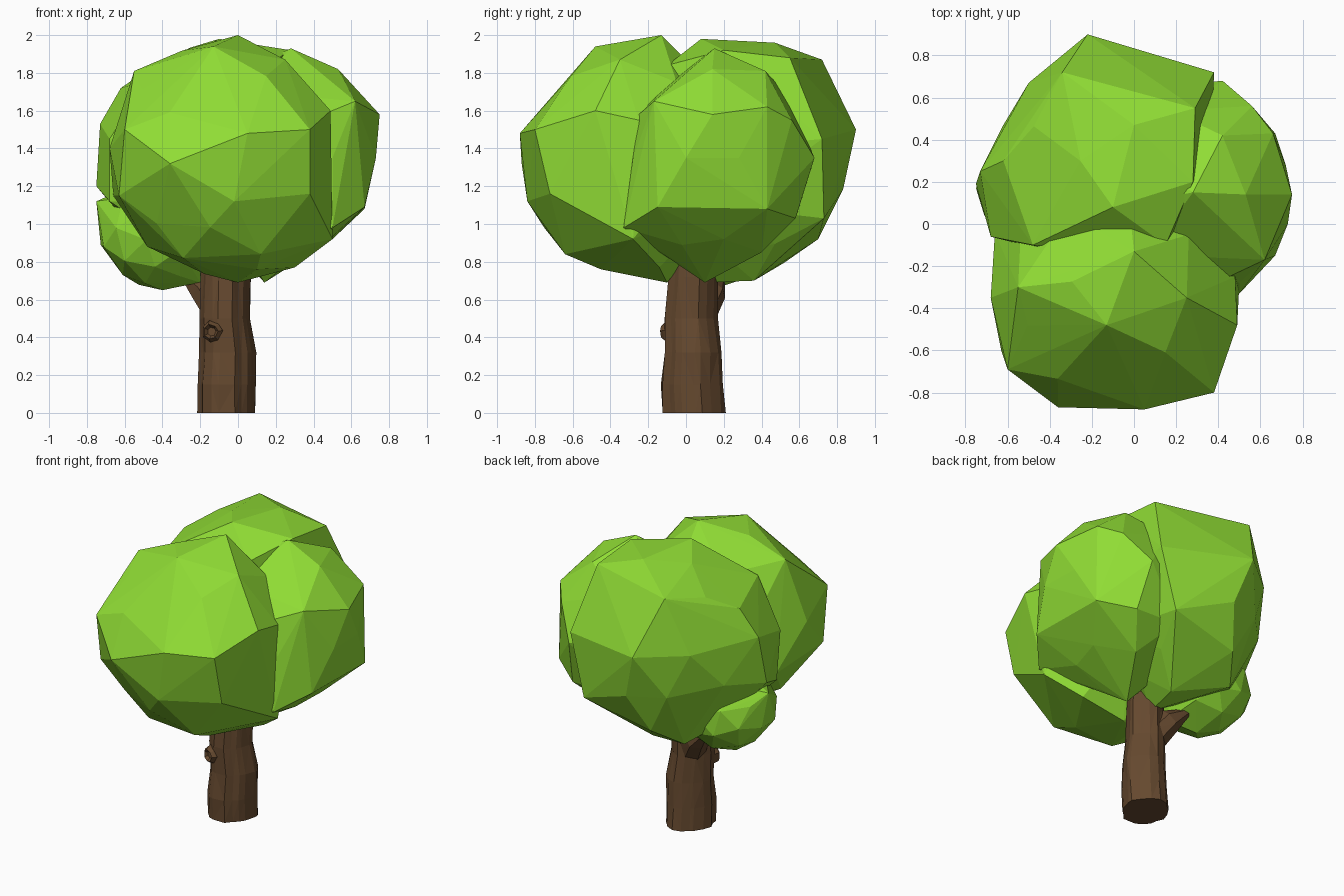
import bpy, bmesh, math, random
from mathutils import Vector, Euler

random.seed(4)

def material(name, rgb):
    m = bpy.data.materials.new(name)
    m.diffuse_color = (*rgb, 1)
    return m

GREEN = material("leaf_green", (0.28, 0.72, 0.035))
BROWN = material("bark_brown", (0.13, 0.066, 0.028))

def finish(name, bm, mat):
    bmesh.ops.recalc_face_normals(bm, faces=bm.faces)
    me = bpy.data.meshes.new(name)
    bm.to_mesh(me)
    bm.free()
    me.materials.append(mat)
    ob = bpy.data.objects.new(name, me)
    bpy.context.collection.objects.link(ob)
    return ob

def blob(name, centre, radii, spin, anchors, gap=0.2):
    """Low-poly ball whose nearest corners are pulled to the anchor points."""
    c, rot = Vector(centre), Euler(spin)
    src = bmesh.new()
    bmesh.ops.create_icosphere(src, subdivisions=2, radius=1)
    pts = []
    for v in src.verts:
        p = v.co.copy()
        p.rotate(rot)
        pts.append(c + Vector([p[i] * radii[i] for i in range(3)]))
    src.free()
    anchors = [Vector(a) for a in anchors]
    for a in anchors:
        pts.remove(min(pts, key=lambda p: (p - a).length))
    pts = [p for p in pts if min((p - a).length for a in anchors) > gap] + anchors
    bm = bmesh.new()
    for p in pts:
        bm.verts.new(p)
    bmesh.ops.convex_hull(bm, input=bm.verts)
    loose = [v for v in bm.verts if not v.link_faces]
    bmesh.ops.delete(bm, geom=loose, context='VERTS')
    return finish(name, bm, GREEN)

def tube(name, rings, sides, rough):
    """Loft of rough rings: (centre, rx, ry, tilt) with ridges kept along the length."""
    bm = bmesh.new()
    ridge = [1 - rough * random.random() for _ in range(sides)]
    turn = [random.uniform(-0.12, 0.12) for _ in range(sides)]
    loops = []
    for c, rx, ry, tilt in rings:
        loop = []
        for i in range(sides):
            a = 2 * math.pi * i / sides + turn[i]
            k = ridge[i] * (1 - rough * 0.4 * random.random())
            p = Vector((rx * k * math.cos(a), ry * k * math.sin(a), 0))
            p.rotate(Euler(tilt))
            loop.append(bm.verts.new(p + Vector(c)))
        loops.append(loop)
    for lo, hi in zip(loops, loops[1:]):
        for i in range(sides):
            j = (i + 1) % sides
            bm.faces.new((lo[i], lo[j], hi[j], hi[i]))
    bm.faces.new(loops[0])
    bm.faces.new(loops[-1])
    bmesh.ops.triangulate(bm, faces=[f for f in bm.faces if len(f.verts) == 4])
    return finish(name, bm, BROWN)

# Trunk with vertical bark ridges
flat = (0, 0, 0)
tube("trunk", [((-0.06, 0.04, 0.0), 0.165, 0.18, flat),
               ((-0.06, 0.03, 0.15), 0.165, 0.175, flat),
               ((-0.055, 0.035, 0.32), 0.16, 0.165, flat),
               ((-0.07, 0.025, 0.5), 0.142, 0.15, flat),
               ((-0.065, 0.035, 0.72), 0.142, 0.138, flat),
               ((-0.065, 0.035, 0.9), 0.13, 0.13, flat)], 18, 0.16)

# Side branch running up into the leaves at the back left
lean = (-0.45, -0.7, 0)
tube("branch", [((-0.10, 0.07, 0.53), 0.1, 0.1, lean),
                ((-0.18, 0.13, 0.65), 0.09, 0.09, lean),
                ((-0.28, 0.18, 0.73), 0.03, 0.03, lean)], 7, 0.1)

# Cut-off knot on the front, with a hollow end
face = (math.pi / 2, 0, -0.3)
tube("knot", [((-0.125, -0.05, 0.43), 0.065, 0.07, face),
              ((-0.14, -0.105, 0.43), 0.06, 0.06, face),
              ((-0.145, -0.125, 0.43), 0.042, 0.042, face),
              ((-0.14, -0.105, 0.43), 0.025, 0.025, face)], 7, 0.08)

# Leaf masses
blob("front_leaves", (-0.09, -0.29, 1.34), (0.57, 0.57, 0.62), (0.2, 0.1, 0.3), [
    (0, -0.13, 2.0), (-0.13, -0.48, 1.94), (-0.55, -0.3, 1.81), (0.25, -0.35, 1.87),
    (0.05, -0.88, 1.48), (-0.36, -0.87, 1.32), (0.38, -0.80, 1.5), (-0.60, -0.69, 1.5),
    (-0.68, -0.35, 1.4), (0.49, -0.48, 1.6), (0.5, -0.28, 0.92), (0.48, -0.25, 1.55),
    (-0.02, -0.84, 1.12), (0.38, -0.72, 1.16), (-0.29, -0.56, 0.82), (0.12, -0.64, 0.84),
    (0.0, -0.1, 0.69), (-0.48, -0.35, 0.88), (-0.66, -0.04, 1.15), (0.1, -0.45, 0.76),
    (0.26, -0.05, 1.75), (0.3, -0.14, 0.77), (-0.63, -0.6, 1.15)])

blob("back_leaves", (-0.18, 0.33, 1.33), (0.55, 0.52, 0.61), (0.4, 0.3, 0.1), [
    (-0.1, 0.08, 1.98), (0.0, 0.47, 1.96), (-0.34, 0.72, 1.87), (0.38, 0.72, 1.45),
    (-0.22, 0.9, 1.5), (-0.62, 0.3, 1.72), (-0.73, 0.25, 1.53), (-0.75, 0.19, 1.2),
    (0.27, 0.73, 1.03), (0.0, 0.36, 0.70), (-0.05, 0.1, 0.69), (-0.5, 0.67, 1.5),
    (0.28, 0.2, 1.92), (0.15, -0.1, 1.84), (-0.22, 0.7, 0.92), (-0.62, 0.47, 1.25),
    (-0.68, -0.02, 1.12), (-0.5, 0.33, 0.90), (-0.68, -0.06, 1.45), (-0.48, -0.1, 1.76),
    (0.29, 0.55, 1.88), (-0.37, 0.74, 1.2)])

blob("right_leaves", (0.22, 0.17, 1.32), (0.48, 0.49, 0.55), (0.1, 0.5, 0.2), [
    (0.28, 0.15, 1.93), (0.53, 0.14, 1.82), (0.75, 0.14, 1.58), (0.62, -0.17, 1.65),
    (0.66, 0.43, 1.62), (0.73, 0.0, 1.35), (0.72, 0.28, 1.35), (0.5, -0.33, 0.98),
    (0.67, -0.15, 1.09), (0.67, 0.43, 1.08), (0.56, 0.56, 1.55), (0.42, 0.68, 1.35),
    (0.46, 0.58, 1.03), (0.25, 0.0, 0.77), (0.14, 0.1, 0.69), (0.45, -0.25, 1.58),
    (0.5, -0.28, 1.35), (0.42, 0.42, 1.81), (0.5, 0.2, 0.92), (0.32, 0.4, 0.85)])

blob("low_left_leaves", (-0.43, 0.15, 0.95), (0.31, 0.31, 0.29), (0.3, 0.2, 0.5), [
    (-0.75, 0.17, 1.12), (-0.61, 0.12, 0.73), (-0.4, 0.13, 0.65), (-0.2, 0.08, 0.69)], 0.1)
